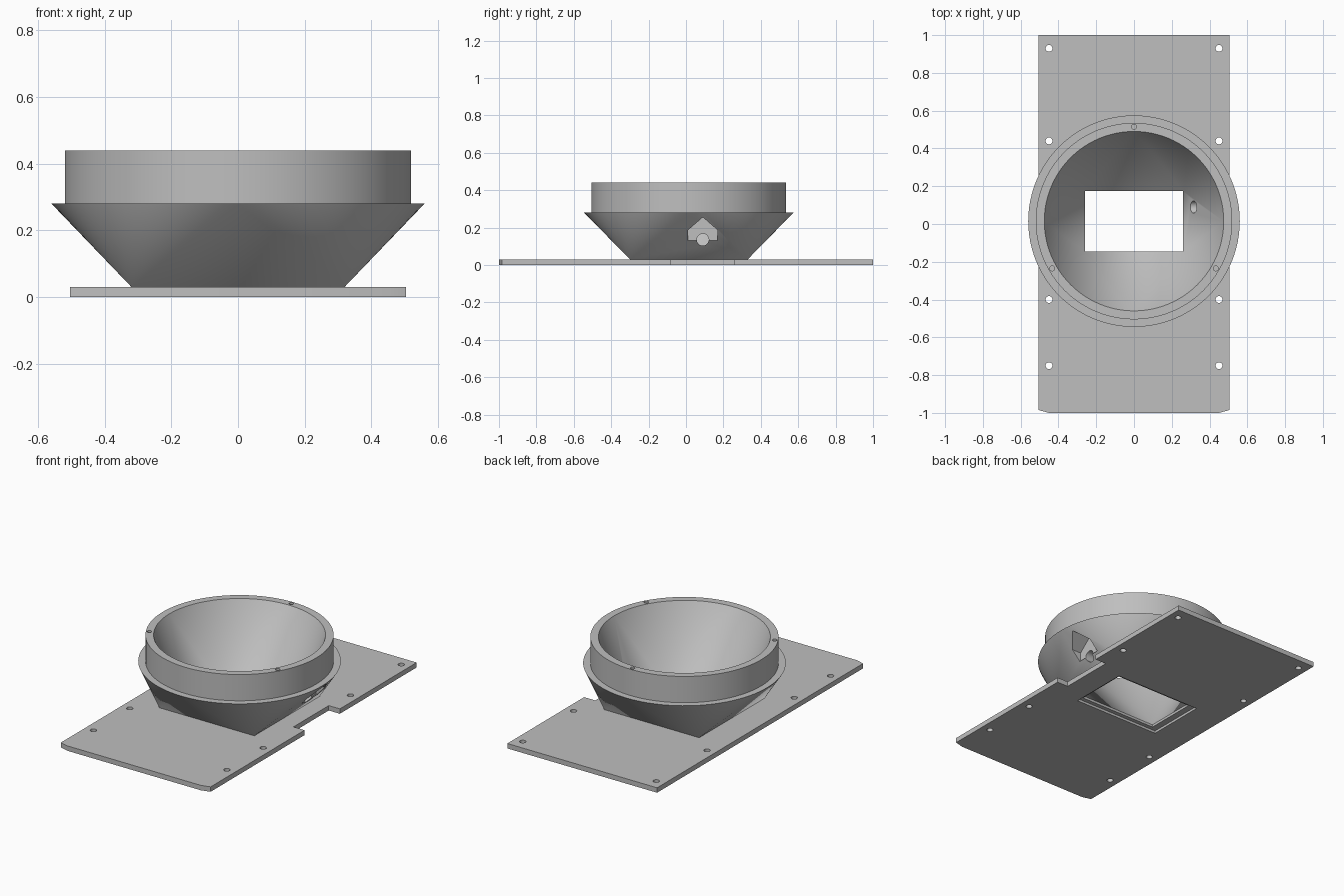
import bpy, bmesh
from math import cos, sin, pi, radians
from mathutils import Matrix, Vector

cube = bpy.data.objects.get("Cube")
if cube:
    bpy.data.objects.remove(cube, do_unlink=True)

GREY = (0.52, 0.52, 0.52, 1)
mat = bpy.data.materials.new("light_grey_plastic")
mat.use_nodes = True
mat.diffuse_color = GREY
mat.node_tree.nodes["Principled BSDF"].inputs["Base Color"].default_value = GREY

CY = 0.015      # duct centre in y
TOP = 0.03      # plate thickness
RIM = 0.44      # top of the collar
PORT_Y = 0.09   # sensor port centre in y


def finish(name, bm):
    bmesh.ops.recalc_face_normals(bm, faces=bm.faces)
    mesh = bpy.data.meshes.new(name)
    bm.to_mesh(mesh)
    bm.free()
    mesh.materials.append(mat)
    ob = bpy.data.objects.new(name, mesh)
    bpy.context.collection.objects.link(ob)
    return ob


def prism(name, points, offset):
    """Extrude a closed 3D outline by an offset vector."""
    bm = bmesh.new()
    face = bm.faces.new([bm.verts.new(p) for p in points])
    new = bmesh.ops.extrude_face_region(bm, geom=[face])["geom"]
    bmesh.ops.translate(bm, vec=Vector(offset),
                        verts=[v for v in new if isinstance(v, bmesh.types.BMVert)])
    return finish(name, bm)


def box(name, x0, x1, y0, y1, z0, z1):
    return prism(name, [(x0, y0, z0), (x1, y0, z0), (x1, y1, z0), (x0, y1, z0)],
                 (0, 0, z1 - z0))


def drill(name, centre, radius, length, axis="Z"):
    bm = bmesh.new()
    turn = Matrix.Rotation(pi / 2, 4, "Y") if axis == "X" else Matrix()
    bmesh.ops.create_cone(bm, cap_ends=True, segments=32, radius1=radius, radius2=radius,
                          depth=length, matrix=Matrix.Translation(centre) @ turn)
    return finish(name, bm)


def square_to_round(name, hx, hy, base_zs, rings, n=96):
    """Loft from a rectangle (base_zs, top to bottom) up through circles (radius, z)."""
    bm = bmesh.new()
    signs = [(1, 1), (-1, 1), (-1, -1), (1, -1)]
    rects = [[bm.verts.new((sx * hx, CY + sy * hy, z)) for sx, sy in signs] for z in base_zs]
    circles = [[bm.verts.new((r * cos(2 * pi * i / n), CY + r * sin(2 * pi * i / n), z))
                for i in range(n)] for r, z in rings]
    first, corner = circles[0], rects[0]
    for i in range(n):
        bm.faces.new((first[i], first[(i + 1) % n], corner[i * 4 // n]))
    for q in range(4):
        bm.faces.new((corner[q - 1], corner[q], first[q * n // 4]))
    for stack in (rects, circles):
        for a, b in zip(stack, stack[1:]):
            for i in range(len(a)):
                j = (i + 1) % len(a)
                bm.faces.new((a[i], a[j], b[j], b[i]))
        bm.faces.new(stack[-1])
    return finish(name, bm)


def cut(ob, cutters):
    bpy.context.view_layer.objects.active = ob
    for c in cutters:
        c.hide_render = True
        mod = ob.modifiers.new("cut", "BOOLEAN")
        mod.operation = "DIFFERENCE"
        mod.solver = "EXACT"
        mod.object = c
        bpy.ops.object.modifier_apply(modifier=mod.name)
        bpy.data.objects.remove(c, do_unlink=True)


# Base plate with clipped front corners and a cable notch on one side
W = 0.505
outline = [(-W, 1), (-W, -0.985), (-0.45, -1), (0.45, -1), (W, -0.985), (W, -0.08),
           (0.43, -0.08), (0.43, 0.26), (W, 0.26), (W, 1)]
plate = prism("base_plate", [(x, y, 0) for x, y in outline], (0, 0, TOP))
holes = [drill("screw_hole", (x, y, 0), 0.018, 0.2)
         for x in (-0.45, 0.45) for y in (0.93, 0.44, -0.4, -0.75)]
cut(plate, holes + [
    box("recess", -0.3, 0.28, CY - 0.185, CY + 0.185, -0.1, 0.015),
    box("opening", -0.26, 0.26, CY - 0.16, CY + 0.16, -0.1, 0.1)])

# Funnel with flange and collar, hollowed by a second loft
funnel = square_to_round("funnel", 0.32, 0.315, [TOP],
                         [(0.56, 0.28), (0.52, 0.28), (0.52, RIM)])
bore = square_to_round("bore", 0.26, 0.16, [TOP, -0.05], [(0.475, RIM), (0.475, 0.5)])

# Pilot holes in the rim
pilots = [drill("pilot_hole", (0.5 * cos(radians(a)), CY + 0.5 * sin(radians(a)), RIM),
                0.013, 0.16) for a in (90, 210, 330)]

# House-shaped sensor pocket and its round port
pocket_yz = [(-0.078, 0.13), (0.078, 0.13), (0.078, 0.187), (0, 0.255), (-0.078, 0.187)]
pocket = prism("pocket", [(0.41, PORT_Y + y, z) for y, z in pocket_yz], (0.3, 0, 0))
port = drill("port", (0.4, PORT_Y, 0.135), 0.032, 0.4, "X")
cut(funnel, [bore] + pilots + [pocket, port])

# Smooth curved walls, keep edges crisp
for ob in (plate, funnel):
    bpy.ops.object.select_all(action="DESELECT")
    ob.select_set(True)
    bpy.context.view_layer.objects.active = ob
    bpy.ops.object.shade_smooth_by_angle(angle=radians(25))
